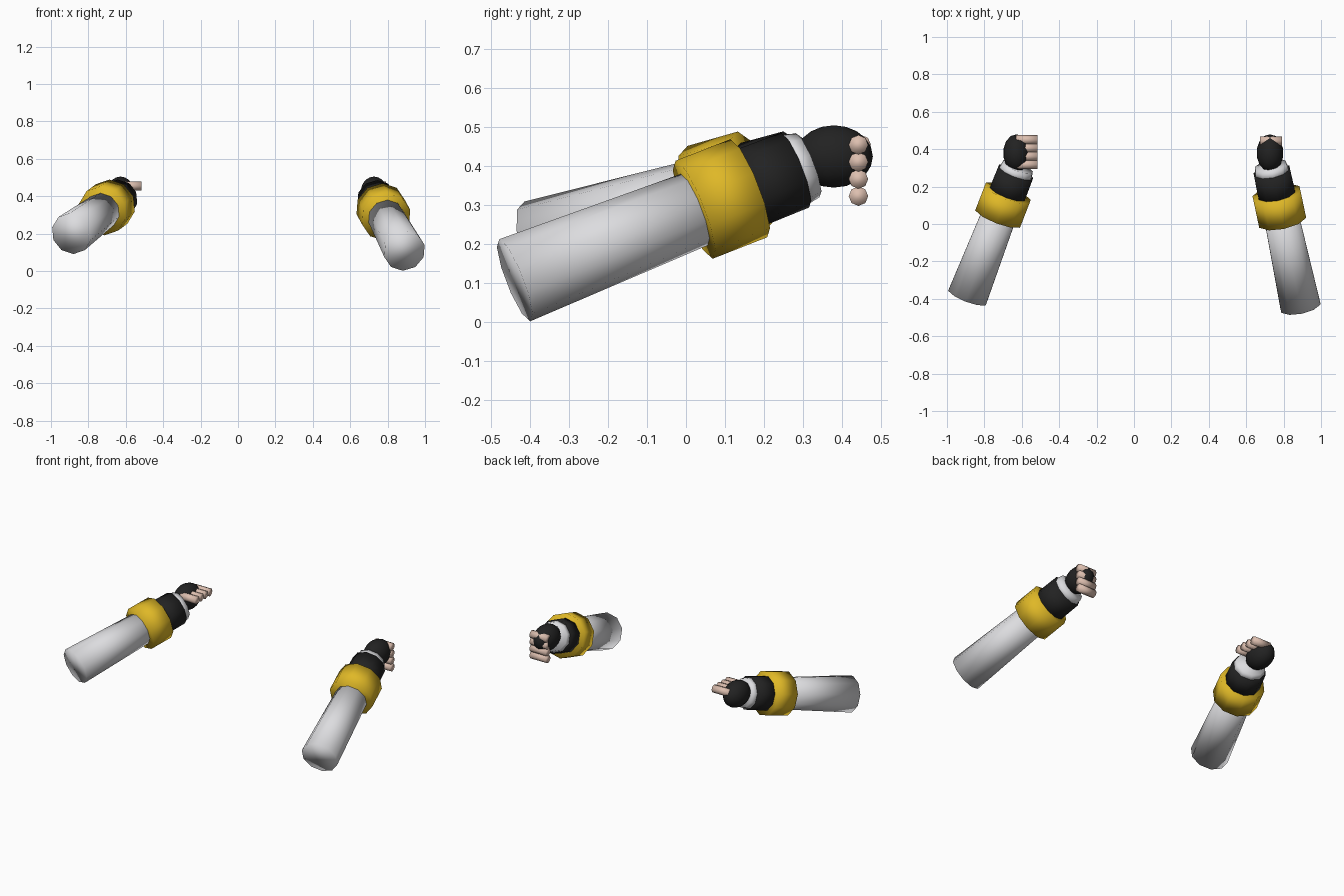
import bpy
import bmesh
from mathutils import Vector, Matrix

cube = bpy.data.objects.get("Cube")
if cube:
    bpy.data.objects.remove(cube, do_unlink=True)


def make_material(name, color):
    mat = bpy.data.materials.new(name)
    mat.use_nodes = True
    mat.diffuse_color = (*color, 1)
    mat.node_tree.nodes["Principled BSDF"].inputs["Base Color"].default_value = (*color, 1)
    return mat


WHITE = make_material("white", (0.72, 0.72, 0.74))
YELLOW = make_material("yellow", (0.74, 0.48, 0.02))
BLACK = make_material("black", (0.016, 0.016, 0.016))
SKIN = make_material("skin", (0.72, 0.52, 0.43))


def finish(bm, name, mat):
    for face in bm.faces:
        face.smooth = True
    mesh = bpy.data.meshes.new(name)
    bm.to_mesh(mesh)
    bm.free()
    mesh.materials.append(mat)
    obj = bpy.data.objects.new(name, mesh)
    bpy.context.collection.objects.link(obj)
    return obj


def tube(name, start, end, r_start, r_end, mat, sides=10):
    """Capped, optionally tapered cylinder between two points."""
    start, end = Vector(start), Vector(end)
    axis = end - start
    turn = axis.to_track_quat("Z", "Y").to_matrix().to_4x4()
    bm = bmesh.new()
    bmesh.ops.create_cone(bm, cap_ends=True, segments=sides, radius1=r_start,
                          radius2=r_end, depth=axis.length,
                          matrix=Matrix.Translation((start + end) / 2) @ turn)
    return finish(bm, name, mat)


def ellipsoid(name, center, radii, mat):
    bm = bmesh.new()
    bmesh.ops.create_uvsphere(bm, u_segments=14, v_segments=10, radius=1,
                              matrix=Matrix.Translation(center) @ Matrix.Diagonal((*radii, 1)))
    return finish(bm, name, mat)


# Sleeve sections: name, start and end along the arm, radii, colour
SECTIONS = [
    ("forearm", 0, 0.7, 0.113, 0.097, WHITE),
    ("sleeve_band", 0.64, 0.835, 0.135, 0.135, YELLOW),
    ("cuff", 0.8, 1, 0.105, 0.103, BLACK),
    ("wrist_ring", 0.98, 1.045, 0.098, 0.088, WHITE),
]

# Each arm: elbow, wrist, hand centre, first finger centre, step between fingers
ARMS = {
    "left": ((0.89, -0.44, 0.107), (0.737, 0.28, 0.39), (0.727, 0.38, 0.425),
             (0.732, 0.443, 0.455), (0, 0, -0.044)),
    "right": ((-0.89, -0.388, 0.2), (-0.633, 0.275, 0.39), (-0.628, 0.38, 0.425),
              (-0.573, 0.45, 0.455), (0, -0.044, 0)),
}

for side, (elbow, wrist, hand, finger, step) in ARMS.items():
    elbow, wrist = Vector(elbow), Vector(wrist)
    for part, t0, t1, r0, r1, mat in SECTIONS:
        tube(f"{side}_{part}", elbow.lerp(wrist, t0), elbow + (wrist - elbow) * t1, r0, r1, mat)

    # Rounded fist
    ellipsoid(f"{side}_hand", hand, (0.072, 0.1, 0.08), BLACK)

    # Row of four fingers lying across the hand
    half = Vector((0.058, 0, 0))
    for i in range(4):
        mid = Vector(finger) + Vector(step) * i
        tube(f"{side}_finger_{i + 1}", mid - half, mid + half, 0.025, 0.025, SKIN, sides=8)
